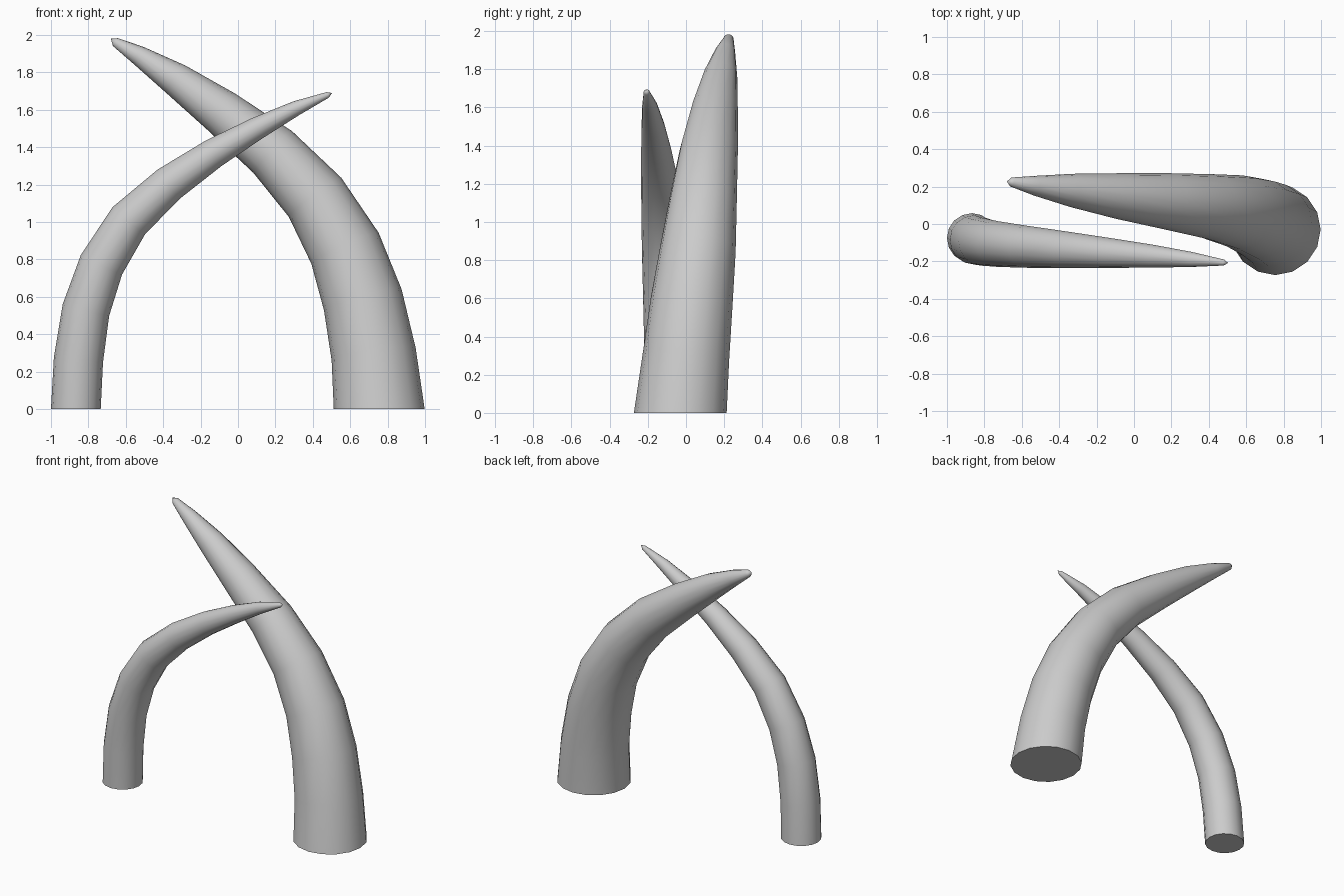
import bpy, bmesh, math
from mathutils import Vector

if "Cube" in bpy.data.objects:
    bpy.data.objects.remove(bpy.data.objects["Cube"])

SIDES = 16


def tusk(name, rings, tip):
    """Loft circular rings (x, y, z, radius) along a curved path to a point."""
    bm = bmesh.new()
    centres = [Vector(r[:3]) for r in rings] + [Vector(tip)]
    loops = []
    for i, ring in enumerate(rings):
        # Base ring stays flat on the ground, the rest follow the path
        if i == 0:
            t = Vector((0, 0, 1))
        else:
            t = ((centres[i + 1] - centres[i]).normalized()
                 + (centres[i] - centres[i - 1]).normalized()).normalized()
        v = t.cross(Vector((1, 0, 0)) if abs(t.x) < 0.1 and i == 0 else Vector((0, 1, 0)))
        if i == 0:
            v = Vector((-1, 0, 0))
        v.normalize()
        w = t.cross(v)
        loops.append([bm.verts.new(centres[i] + ring[3] * (
            v * math.cos(2 * math.pi * k / SIDES) + w * math.sin(2 * math.pi * k / SIDES)))
            for k in range(SIDES)])
    for a, b in zip(loops, loops[1:]):
        for k in range(SIDES):
            n = (k + 1) % SIDES
            bm.faces.new((a[k], a[n], b[n], b[k]))
    point = bm.verts.new(tip)
    for k in range(SIDES):
        bm.faces.new((loops[-1][k], loops[-1][(k + 1) % SIDES], point))
    bm.faces.new(loops[0])
    bmesh.ops.recalc_face_normals(bm, faces=bm.faces)
    mesh = bpy.data.meshes.new(name)
    bm.to_mesh(mesh)
    bm.free()
    obj = bpy.data.objects.new(name, mesh)
    bpy.context.collection.objects.link(obj)
    bpy.ops.object.select_all(action='DESELECT')
    obj.select_set(True)
    bpy.context.view_layer.objects.active = obj
    bpy.ops.object.shade_smooth_by_angle(angle=math.radians(50))


# Thick tusk rising on the right and leaning to the back
tusk("large_tusk", [
    (0.755, -0.03, 0, 0.243), (0.725, 0.0, 0.295, 0.227),
    (0.667, 0.03, 0.585, 0.215), (0.572, 0.063, 0.86, 0.198),
    (0.412, 0.092, 1.132, 0.175), (0.185, 0.12, 1.375, 0.152),
    (-0.09, 0.15, 1.59, 0.122), (-0.335, 0.18, 1.765, 0.089),
    (-0.53, 0.205, 1.89, 0.053), (-0.655, 0.224, 1.962, 0.025),
], (-0.68, 0.227, 1.98))

# Thin tusk rising on the left and leaning to the front
tusk("small_tusk", [
    (-0.867, -0.075, 0, 0.133), (-0.853, -0.085, 0.265, 0.132),
    (-0.813, -0.095, 0.53, 0.128), (-0.73, -0.107, 0.772, 0.122),
    (-0.583, -0.121, 1.008, 0.113), (-0.37, -0.137, 1.203, 0.098),
    (-0.13, -0.155, 1.368, 0.08), (0.1, -0.172, 1.5, 0.061),
    (0.31, -0.19, 1.608, 0.04), (0.48, -0.206, 1.68, 0.016),
], (0.503, -0.208, 1.69))
